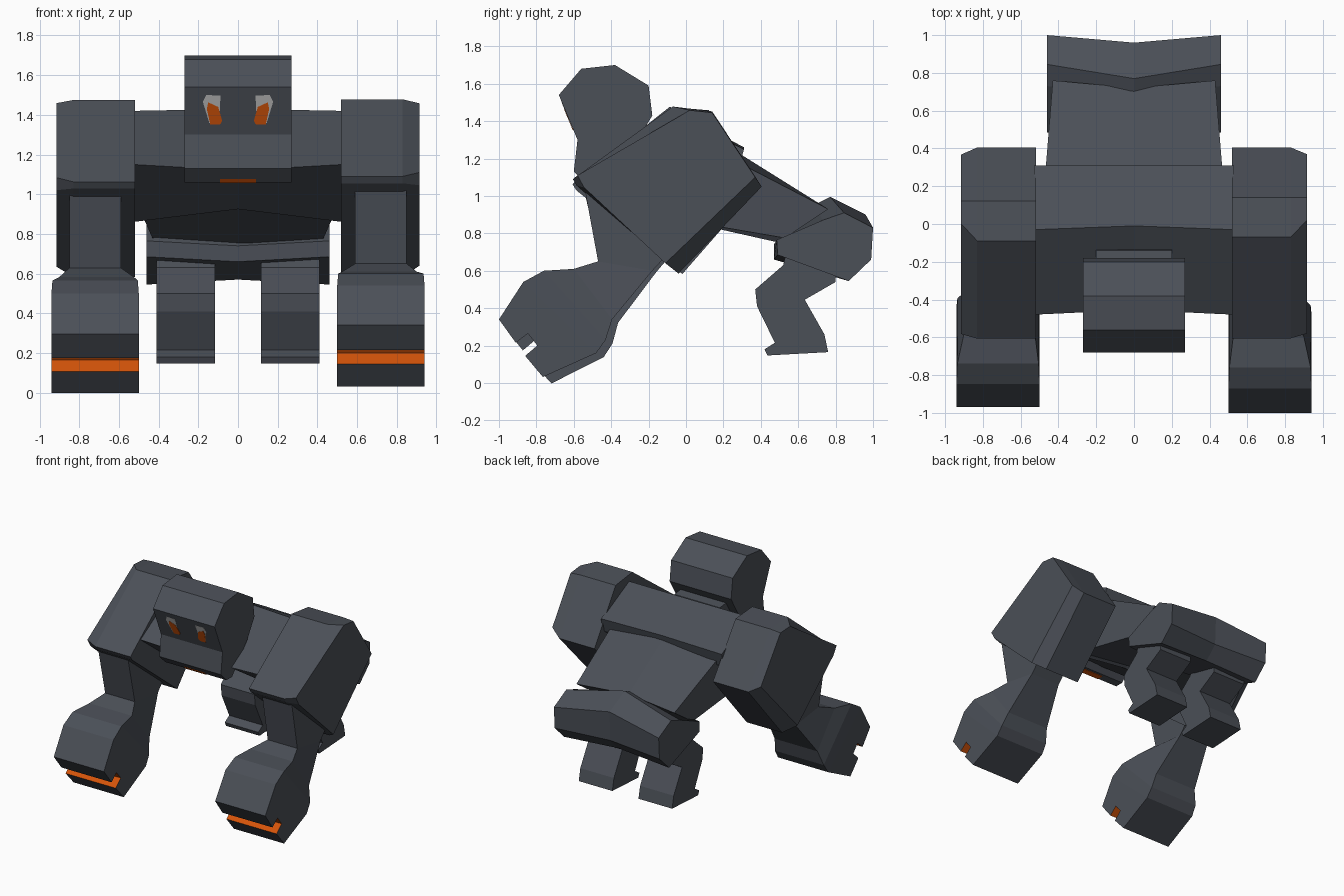
import bpy, bmesh

if "Cube" in bpy.data.objects:
    bpy.data.objects.remove(bpy.data.objects["Cube"])


def material(name, rgb):
    m = bpy.data.materials.new(name)
    m.diffuse_color = (*rgb, 1)
    m.use_nodes = True
    m.node_tree.nodes["Principled BSDF"].inputs["Base Color"].default_value = m.diffuse_color
    return m


STONE = material("slate grey", (0.070, 0.079, 0.096))
GLOW = material("glow orange", (0.66, 0.088, 0.003))
EYE = material("pale grey", (0.52, 0.52, 0.52))


def loft(name, rings, mats=(STONE,), glow_sides=()):
    """Bridge equal-length rings of 3D points and cap both ends."""
    bm = bmesh.new()
    vs = [[bm.verts.new(p) for p in r] for r in rings]
    n = len(rings[0])
    for a, b in zip(vs, vs[1:]):
        for i in range(n):
            j = (i + 1) % n
            f = bm.faces.new((a[i], a[j], b[j], b[i]))
            f.material_index = 1 if i in glow_sides else 0
    bm.faces.new(vs[0])
    bm.faces.new(vs[-1])
    bmesh.ops.recalc_face_normals(bm, faces=bm.faces)
    me = bpy.data.meshes.new(name)
    bm.to_mesh(me)
    bm.free()
    for m in mats:
        me.materials.append(m)
    ob = bpy.data.objects.new(name, me)
    bpy.context.collection.objects.link(ob)
    return ob


def across(*pairs):
    """Rings from (x, yz profile) pairs."""
    return [[(x, y, z) for y, z in prof] for x, prof in pairs]


def section(front, back, x0, x1):
    """Rectangular ring between a front and a back yz point."""
    return [(x0, *front), (x1, *front), (x1, *back), (x0, *back)]


def pose(rings, side):
    """Mirror to the left side, with that arm swung slightly down and back."""
    t = 0.045 if side < 0 else 0
    return [[(side * x, y + t * (1.05 - z), z + t * y) for x, y, z in r] for r in rings]


# Head
head = [(-.68, 1.54), (-.56, 1.68), (-.38, 1.70), (-.20, 1.59), (-.18, 1.43),
        (-.27, 1.28), (-.46, 1.06), (-.53, 1.06), (-.60, 1.13), (-.58, 1.30)]
loft("head", across((-.27, head), (.27, head)))
neck = [(-.30, 1.38), (-.14, 1.36), (-.10, 1.25), (-.35, 1.10)]
loft("neck", across((-.2, neck), (.2, neck)))

# Mouth plate under the chin
mouth = [(-.550, 1.076), (-.531, 1.056), (-.48, 1.056), (-.48, 1.062), (-.528, 1.064), (-.545, 1.080)]
loft("mouth", across((-.09, mouth), (.09, mouth)), (GLOW,))

# Eyes: thin plates lying on the sloped face under the brow
white = [(.088, 1.497), (.16, 1.50), (.177, 1.465), (.145, 1.36), (.095, 1.36)]
iris = [(.08, 1.37), (.10, 1.44), (.15, 1.463), (.157, 1.43), (.14, 1.352), (.09, 1.352)]


def on_face(pts, side, lift):
    return [(side * x, -.58 - (z - 1.30) * .10 / .24 - lift, z) for x, z in pts]


for side, tag in ((1, "right"), (-1, "left")):
    loft("eye_" + tag, [on_face(white, side, 0), on_face(white, side, .002)], (EYE,))
    loft("iris_" + tag, [on_face(iris, side, 0), on_face(iris, side, .004)], (GLOW,))

# Chest, slightly creased down the middle
chest_side = [(-.48, 1.15), (-.03, 1.42), (.31, 1.25), (.28, 1.14), (-.10, .86)]
chest_mid = [(-.455, 1.12), (-.01, 1.43), (.31, 1.26), (.28, 1.14), (-.10, .925)]
loft("chest", across((-.53, chest_side), (0, chest_mid), (.53, chest_side)))

# Abdomen
ab_side = [(.20, 1.22), (.76, .93), (.53, .775), (-.07, .878)]
ab_mid = [(.20, 1.28), (.72, .95), (.50, .75), (-.07, .935)]
abdomen = across((-.475, ab_side), (0, ab_mid), (.475, ab_side))
for ring in abdomen:  # narrows towards the hips
    ring[1:3] = [(x * .905, y, z) for x, y, z in ring[1:3]]
loft("abdomen", abdomen)

# Pelvis
hip_side = [(.485, .765), (.73, .87), (.845, .91), (1.0, .83), (.99, .66), (.87, .545), (.49, .685)]
hip_mid = [(.47, .74), (.69, .955), (.77, .995), (.96, .90), (.95, .67), (.85, .57), (.47, .66)]
loft("pelvis", across((-.46, hip_side), (0, hip_mid), (.46, hip_side)))

# Limbs
leg = [(.54, .72), (.52, .63), (.37, .50), (.38, .41), (.475, .215), (.42, .18), (.435, .147),
       (.76, .165), (.74, .26), (.635, .445), (.80, .54), (.80, .70)]
shoulder_in = [(-.605, 1.09), (-.07, 1.478), (.14, 1.452), (.405, 1.05), (-.04, .585), (-.585, 1.055)]
shoulder_out = [(-.58, 1.11), (.02, 1.458), (.14, 1.445), (.37, 1.10), (-.11, .64), (-.545, 1.045)]
fist = [(-.87, .54), (-1.0, .34), (-.91, .215), (-.845, .265), (-.795, .20), (-.86, .145),
        (-.765, .032), (-.48, .16)]
for side, tag in ((1, "right"), (-1, "left")):
    loft("leg_" + tag, across((side * .115, leg), (side * .41, leg)))
    loft("shoulder_" + tag, pose(across((.52, shoulder_in), (.83, shoulder_in),
                                        (.915, shoulder_out)), side))
    loft("forearm_" + tag, pose([
        section((-.54, 1.03), (-.05, .74), .59, .85),
        section((-.47, .65), (-.18, .60), .59, .85),
        section((-.60, .61), (-.395, .34), .525, .90),
        section((-.76, .60), (-.43, .23), .505, .935),
        section((-.87, .54), (-.48, .16), .50, .94)], side))
    # Fist with a glowing slot across the knuckles
    loft("fist_" + tag, pose(across((.50, fist), (.94, fist)), side),
         (STONE, GLOW), glow_sides=(2, 3, 4))
